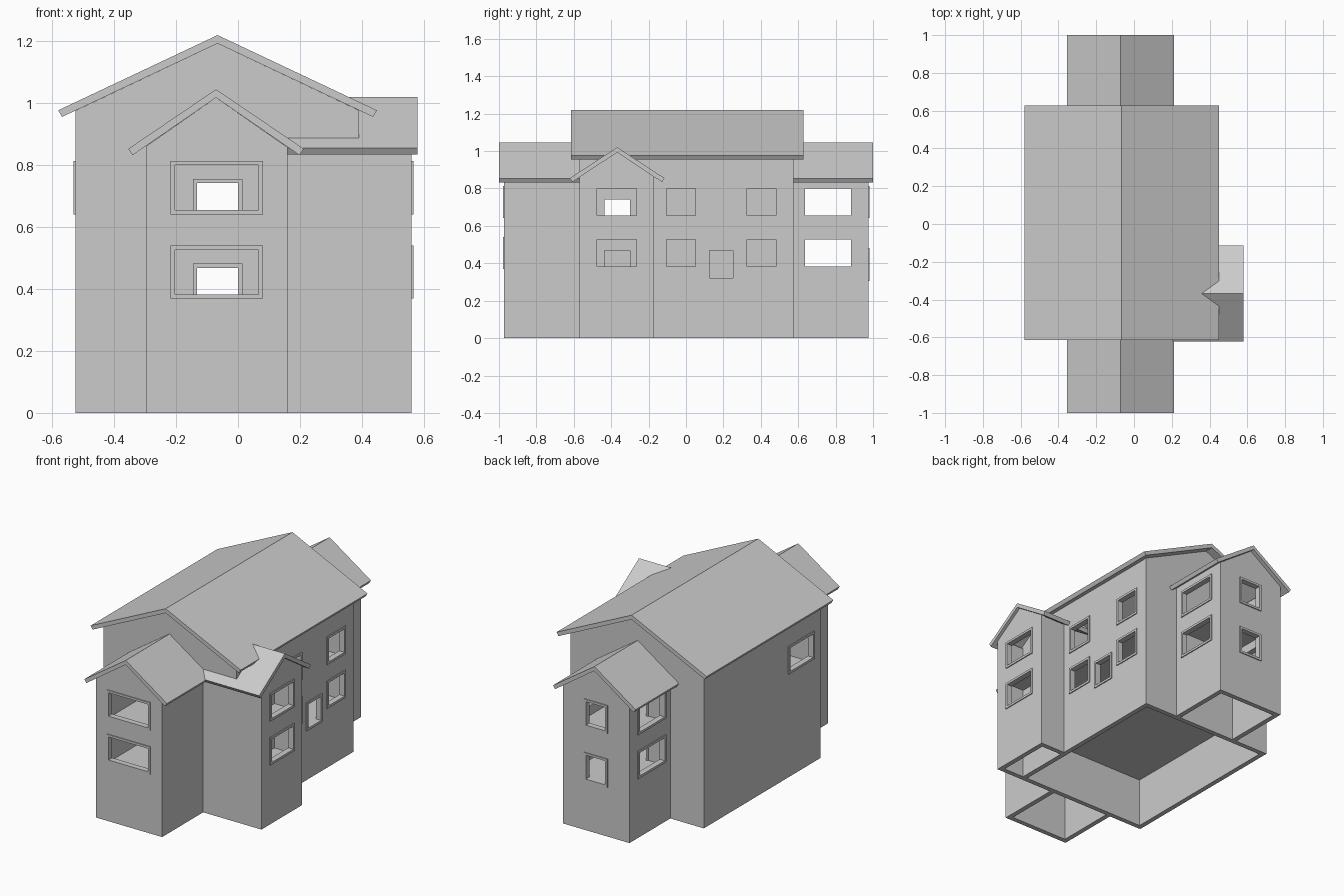
import bpy, bmesh
from mathutils import Vector

if "Cube" in bpy.data.objects:
    bpy.data.objects.remove(bpy.data.objects["Cube"])

mat = bpy.data.materials.new("light grey")
mat.diffuse_color = (0.6, 0.6, 0.6, 1)
mat.use_nodes = True
mat.node_tree.nodes["Principled BSDF"].inputs["Base Color"].default_value = mat.diffuse_color
T = 0.03                                     # wall thickness


def finish(name, bm):
    bmesh.ops.recalc_face_normals(bm, faces=bm.faces[:])
    me = bpy.data.meshes.new(name)
    bm.to_mesh(me)
    bm.free()
    me.materials.append(mat)
    ob = bpy.data.objects.new(name, me)
    bpy.context.collection.objects.link(ob)
    return ob


def extrude(bm, vec):
    r = bmesh.ops.extrude_face_region(bm, geom=bm.faces[:], use_keep_orig=True)
    bmesh.ops.translate(bm, vec=vec, verts=[v for v in r["geom"] if isinstance(v, bmesh.types.BMVert)])


def panel(name, axis, at, out, a, b, holes, top, z0=0.0, ridge=None, depth=T):
    """Upright slab with rectangular holes (u0, u1, z0, z1); top is a function of u."""
    bm = bmesh.new()
    us = {a, b} | {h[0] for h in holes} | {h[1] for h in holes}
    if ridge is not None:
        us.add(ridge)
    us = sorted(us)
    zs = sorted({z0} | {h[2] for h in holes} | {h[3] for h in holes}) + [None]
    grid = {}

    def vert(i, j):
        if (i, j) not in grid:
            u = us[i]
            z = top(u) if zs[j] is None else zs[j]
            grid[i, j] = bm.verts.new((u, at, z) if axis == 'x' else (at, u, z))
        return grid[i, j]

    for i in range(len(us) - 1):
        for j in range(len(zs) - 1):
            um = (us[i] + us[i + 1]) / 2
            zm = 9 if zs[j + 1] is None else (zs[j] + zs[j + 1]) / 2
            if any(h[0] < um < h[1] and h[2] < zm < h[3] for h in holes):
                continue
            bm.faces.new([vert(i, j), vert(i + 1, j), vert(i + 1, j + 1), vert(i, j + 1)])
    d = -out * depth
    extrude(bm, Vector((0, d, 0) if axis == 'x' else (d, 0, 0)))
    return finish(name, bm)


def wall(name, axis, at, out, a, b, holes, top, ridge=None):
    """House wall plus a raised frame around each opening."""
    panel(name + "_wall", axis, at, out, a, b, holes, top, ridge=ridge)
    for u0, u1, z0, z1 in holes:
        f = 0.014
        panel(name + "_frame", axis, at + out * 0.006, out, u0 - f, u1 + f, [(u0, u1, z0, z1)],
              lambda u: z1 + f, z0=z0 - f, depth=0.012)


def roof(name, axis, mid, half, ridge, eave, a, b):
    """Folded roof slab; axis is the ridge direction."""
    bm = bmesh.new()
    prof = [(-half, eave), (0, ridge), (half, eave), (half - .013, eave - .021),
            (0, ridge - .027), (-half + .013, eave - .021)]
    vs = [bm.verts.new((mid + u, a, z) if axis == 'y' else (a, mid + u, z)) for u, z in prof]
    bm.faces.new([vs[0], vs[1], vs[4], vs[5]])
    bm.faces.new([vs[1], vs[2], vs[3], vs[4]])
    extrude(bm, Vector((0, b - a, 0) if axis == 'y' else (b - a, 0, 0)))
    return finish(name, bm)


def slab(name, x0, x1, y0, y1, z0, z1):
    bm = bmesh.new()
    bm.faces.new([bm.verts.new(p) for p in ((x0, y0, z0), (x1, y0, z0), (x1, y1, z0), (x0, y1, z0))])
    extrude(bm, Vector((0, 0, z1 - z0)))
    return finish(name, bm)


def under(mid, ridge, slope):
    return lambda u: ridge - slope * abs(u - mid)


# storey heights for windows and doors
LOW, HIGH = (.383, .526), (.655, .80)
DOOR_LOW, DOOR_HIGH = (.32, .468), (.595, .742)


def both(u0, u1, lo=LOW, hi=HIGH):
    return [(u0, u1, *lo), (u0, u1, *hi)]


MX, WX, RY = -.066, -.071, -.368             # ridge positions
main_top = under(MX, 1.193, .473)
wing_top = under(WX, 1.018, .695)
side_top = under(RY, .993, .66)

# main block
inner = both(-.132, 0, DOOR_LOW, DOOR_HIGH)
wall("main_front", 'x', -.57, -1, -.525, .39, inner, main_top, MX)
wall("main_back", 'x', .575, 1, -.525, .39, inner, main_top, MX)
wall("main_left", 'y', -.525, -1, -.57, .575, [(-.49, -.265, *HIGH)], lambda u: .976)
wall("main_right", 'y', .39, 1, -.57, .575,
     both(-.435, -.30, DOOR_LOW, DOOR_HIGH) + both(-.105, .052) + both(.325, .48)
     + [(.125, .25, *DOOR_LOW)], lambda u: .976)
roof("main_roof", 'y', MX, .515, 1.22, .977, -.615, .628)

# front and back wings
wall("front_wing_end", 'x', -.972, -1, -.295, .16, both(-.204, .067), wing_top, WX)
wall("back_wing_end", 'x', .975, 1, -.295, .16,
     [(-.132, 0, *DOOR_LOW), (-.132, 0, *HIGH)], wing_top, WX)
for x, out, side in ((-.295, -1, "left"), (.16, 1, "right")):
    wall("front_wing_" + side, 'y', x, out, -.972, -.57, [], lambda u: .86)
    wall("back_wing_" + side, 'y', x, out, .575, .975, both(.637, .882), lambda u: .86)
roof("front_wing_roof", 'y', WX, .283, 1.045, .853, -1, -.57)
roof("back_wing_roof", 'y', WX, .283, 1.045, .853, .575, 1)

# right side wing
wall("side_wing_end", 'y', .56, 1, -.57, -.17, both(-.475, -.265), side_top, RY)
wall("side_wing_front", 'x', -.57, -1, .39, .56, [], lambda u: .86)
wall("side_wing_back", 'x', -.17, 1, .39, .56, [], lambda u: .86)
roof("side_wing_roof", 'x', RY, .253, 1.02, .855, .16, .58)

# floors of both storeys
for n, z in (("lower", .32), ("upper", .595)):
    for part, r in (("main", (-.51, .375, -.555, .56)), ("front", (-.28, .145, -.957, -.555)),
                    ("back", (-.28, .145, .56, .96)), ("side", (.375, .545, -.555, -.185))):
        slab(f"{n}_{part}_floor", *r, z - .015, z)
